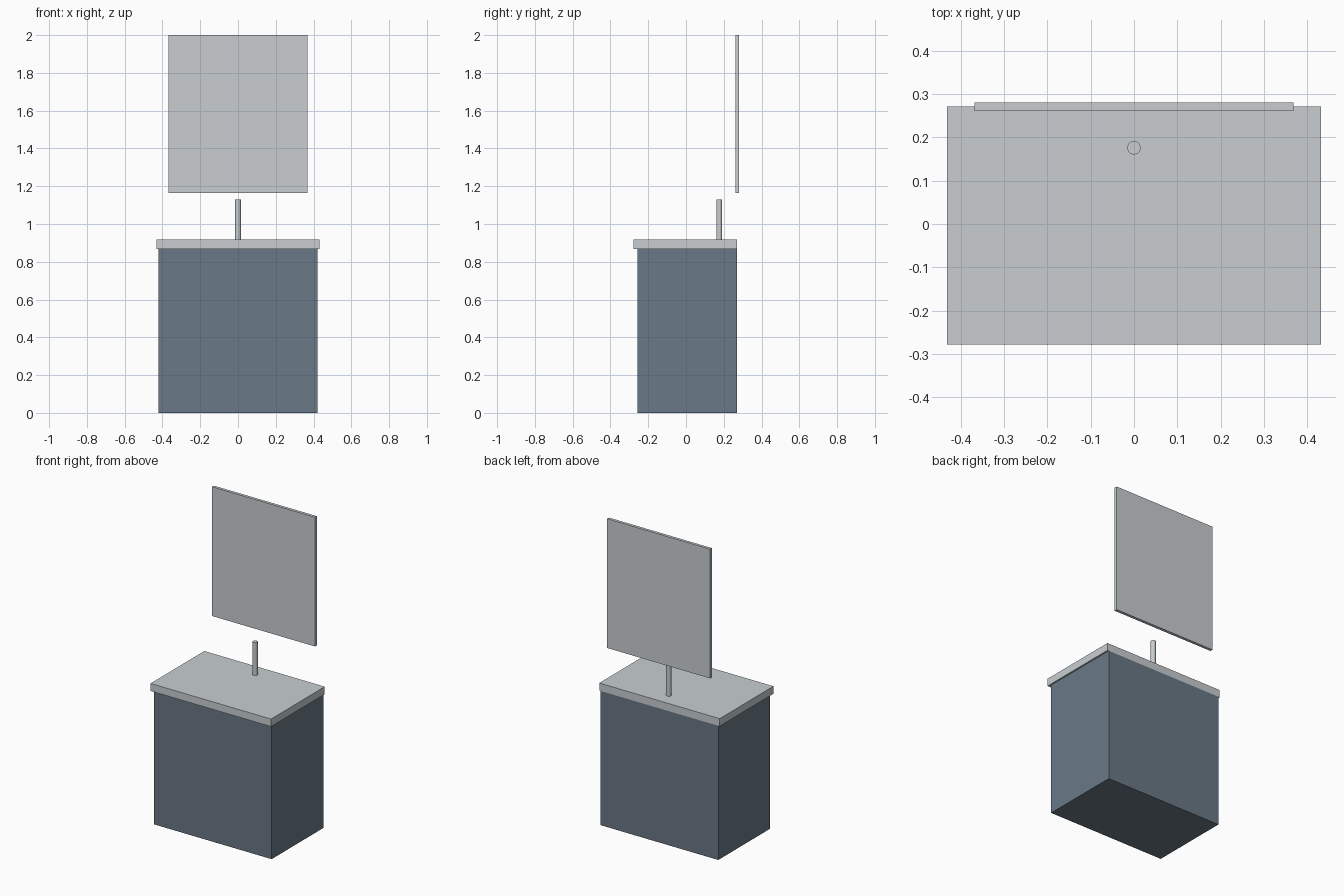
import bpy

if "Cube" in bpy.data.objects:
    bpy.data.objects.remove(bpy.data.objects["Cube"])


def material(name, srgb):
    mat = bpy.data.materials.new(name)
    lin = [((c / 255 + 0.055) / 1.055) ** 2.4 for c in srgb]
    mat.diffuse_color = (*lin, 1)
    mat.use_nodes = True
    mat.node_tree.nodes["Principled BSDF"].inputs["Base Color"].default_value = mat.diffuse_color
    return mat


def box(name, x, y, z, mat):
    """Box from (min, max) ranges on each axis."""
    bpy.ops.mesh.primitive_cube_add(size=1, location=[sum(r) / 2 for r in (x, y, z)])
    ob = bpy.context.object
    ob.name = name
    ob.scale = [r[1] - r[0] for r in (x, y, z)]
    bpy.ops.object.transform_apply(location=False, rotation=False, scale=True)
    ob.data.materials.append(mat)
    return ob


pale_grey = material("pale_grey", (200, 206, 209))
slate_blue = material("slate_blue", (106, 120, 134))

# Cabinet, flush with the countertop at the back
box("cabinet", (-0.421, 0.421), (-0.257, 0.271), (0, 0.868), slate_blue)

# Overhanging countertop
box("countertop", (-0.431, 0.431), (-0.278, 0.271), (0.868, 0.917), pale_grey)

# Mirror panel floating above the back edge
box("mirror", (-0.368, 0.368), (0.261, 0.28), (1.164, 2.0), pale_grey)

# Upright tap
bpy.ops.mesh.primitive_cylinder_add(vertices=32, radius=0.0155, depth=0.213,
                                    location=(0, 0.176, 0.917 + 0.213 / 2))
tap = bpy.context.object
tap.name = "tap"
tap.data.materials.append(pale_grey)
bpy.ops.object.shade_smooth_by_angle()
